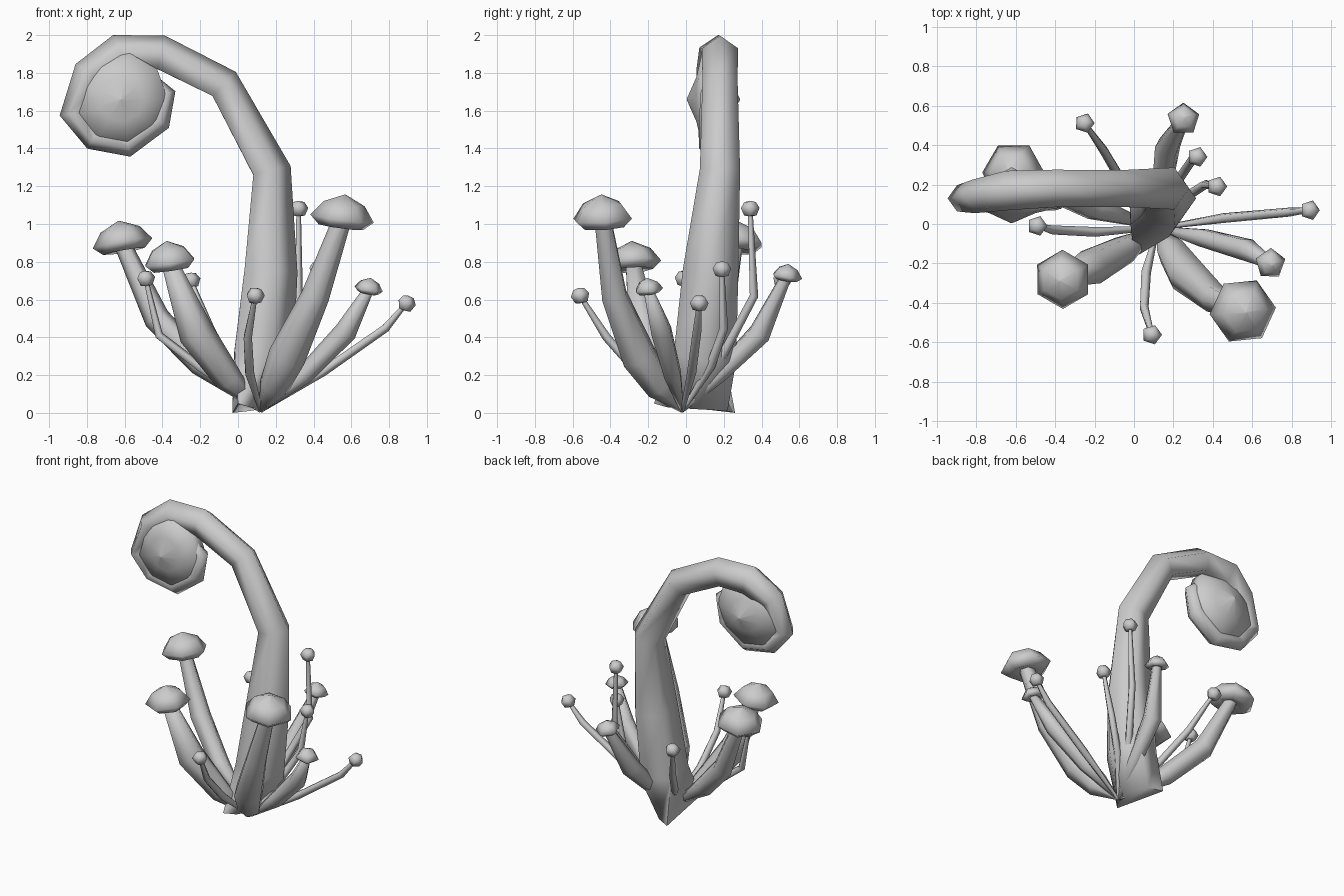
import bpy
import bmesh
from math import cos, sin, pi, radians
from mathutils import Vector

cube = bpy.data.objects.get("Cube")
if cube:
    bpy.data.objects.remove(cube, do_unlink=True)

grey = bpy.data.materials.new("plain_grey")
grey.use_nodes = True
COLOUR = (0.6, 0.6, 0.6, 1)
grey.diffuse_color = COLOUR
grey.node_tree.nodes["Principled BSDF"].inputs["Base Color"].default_value = COLOUR

Y = Vector((0, 1, 0))
ROOT = (0.12, -0.02, 0.01, 0.01)


def ring_points(centre, axis, radius, sides, turn=0):
    """Polygon around an axis, with its first corner on the outer side."""
    t = Vector(axis).normalized()
    a = Y.cross(t).normalized()
    b = t.cross(a)
    steps = [2 * pi * k / sides + turn for k in range(sides)]
    return [Vector(centre) + radius * (a * cos(s) + b * sin(s)) for s in steps]


def loft(name, rings):
    """Skin a list of equal rings, close both ends and shade."""
    bm = bmesh.new()
    loops = [[bm.verts.new(p) for p in ring] for ring in rings]
    n = len(loops[0])
    for low, high in zip(loops, loops[1:]):
        for k in range(n):
            j = (k + 1) % n
            bm.faces.new((low[k], low[j], high[j], high[k]))
    bm.faces.new(loops[0][::-1])
    bm.faces.new(loops[-1])
    bmesh.ops.remove_doubles(bm, verts=bm.verts, dist=0.0005)
    bmesh.ops.recalc_face_normals(bm, faces=bm.faces)
    mesh = bpy.data.meshes.new(name)
    bm.to_mesh(mesh)
    bm.free()
    mesh.materials.append(grey)
    obj = bpy.data.objects.new(name, mesh)
    bpy.context.collection.objects.link(obj)
    bpy.ops.object.select_all(action='DESELECT')
    obj.select_set(True)
    bpy.context.view_layer.objects.active = obj
    bpy.ops.object.shade_smooth_by_angle(angle=radians(85))


def tube_rings(path, sides):
    """Rings along a path of (x, y, z, radius)."""
    pts = [Vector(p[:3]) for p in path]
    rings = []
    for i, p in enumerate(pts):
        before = (p - pts[i - 1]).normalized() if i else Vector()
        after = (pts[i + 1] - p).normalized() if i + 1 < len(pts) else Vector()
        rings.append(ring_points(p, before + after, path[i][3], sides))
    return rings


def cap(name, path, profile, sides, turn=0):
    """Faceted cap at the end of a stem from a (radius, height) profile."""
    end = Vector(path[-1][:3])
    lean = (end - Vector(path[-2][:3])).normalized()
    axis = (lean + Vector((0, 0, 1.5))).normalized()
    loft(name, [ring_points(end + axis * h, axis, r, sides, turn)
                for r, h in profile])


# Curled stalk with a pinched, slanted foot, thinning along the curl
stalk = [
    (0.05, 0.05, 0.02, 0.1), (0.12, 0.1, 0.3, 0.175), (0.16, 0.13, 0.75, 0.155),
    (0.17, 0.18, 1.28, 0.112), (-0.08, 0.18, 1.735, 0.098),
    (-0.41, 0.18, 1.9, 0.1), (-0.63, 0.17, 1.9, 0.105),
    (-0.79, 0.14, 1.79, 0.09), (-0.875, 0.13, 1.585, 0.07),
    (-0.765, 0.13, 1.455, 0.065), (-0.585, 0.13, 1.42, 0.065),
    (-0.42, 0.13, 1.545, 0.065), (-0.385, 0.13, 1.69, 0.055),
    (-0.47, 0.13, 1.79, 0.02),
]
stalk_rings = tube_rings(stalk, 5)
stalk_rings[0] = [(0.12, 0.05, 0.02), (0.06, 0.22, 0.01), (-0.03, 0.26, 0),
                  (0, -0.17, 0.05), (0.06, -0.1, 0.03)]
loft("curled_stalk", stalk_rings)

# Bulging centre of the curl
hub = [(0.005, 0.005), (0.12, 0.055), (0.25, 0.085),
       (0.25, 0.175), (0.12, 0.22), (0.005, 0.285)]
hub_steps = [2 * pi * k / 9 for k in range(9)]
loft("curl_centre", [[(-0.62 + r * cos(s), y, 1.66 + r * sin(s))
                      for s in hub_steps] for r, y in hub])

# Mushrooms: stem path after the shared root, cap radius, cap sides and turn
mushrooms = {
    "tall_front_left": ([(0.19, -0.14, 0.14, 0.08), (0.26, -0.25, 0.3, 0.1),
                         (0.41, -0.38, 0.62, 0.075),
                         (0.55, -0.44, 1.02, 0.05)], 0.17, 6, 0.1),
    "front_right": ([(-0.05, -0.13, 0.18, 0.075), (-0.22, -0.22, 0.42, 0.095),
                     (-0.36, -0.28, 0.79, 0.045)], 0.15, 6, pi / 6),
    "back_right": ([(-0.2, 0.08, 0.26, 0.065), (-0.43, 0.19, 0.5, 0.07),
                    (-0.61, 0.26, 0.89, 0.045)], 0.16, 6, 0),
    "side_left": ([(0.35, -0.07, 0.2, 0.05), (0.57, -0.13, 0.43, 0.06),
                   (0.69, -0.2, 0.65, 0.028)], 0.08, 5, 0.3),
    "back_middle": ([(0.14, 0.17, 0.2, 0.05), (0.17, 0.39, 0.42, 0.065),
                     (0.25, 0.53, 0.72, 0.032)], 0.085, 5, 0.3),
}
for name, (path, r, sides, turn) in mushrooms.items():
    loft(name + "_stem", tube_rings([ROOT] + path, 6))
    profile = [(0.3 * r, -0.12 * r), (0.7 * r, -0.22 * r), (r, 0.05 * r),
               (0.65 * r, 0.52 * r), (0.005, 0.8 * r)]
    cap(name + "_cap", path, profile, sides, turn)

# Sprouts: thin stems with small round buds
sprouts = {
    "right": [(-0.2, -0.04, 0.24), (-0.42, -0.03, 0.41), (-0.49, -0.01, 0.71)],
    "far_back": [(-0.05, 0.2, 0.25), (-0.15, 0.37, 0.45), (-0.25, 0.51, 0.7)],
    "tall_back": [(0.2, 0.18, 0.28), (0.32, 0.36, 0.62), (0.32, 0.34, 1.08)],
    "back_left": [(0.25, 0.13, 0.25), (0.36, 0.2, 0.45), (0.42, 0.19, 0.76)],
    "left": [(0.45, 0.03, 0.22), (0.78, 0.06, 0.45), (0.89, 0.07, 0.58)],
    "front": [(0.06, -0.25, 0.21), (0.05, -0.42, 0.4), (0.09, -0.56, 0.62)],
}
bud = [(0.02, -0.038), (0.035, -0.034), (0.052, 0.005), (0.032, 0.036), (0.004, 0.042)]
for name, pts in sprouts.items():
    path = [p + (r,) for p, r in zip(pts, (0.026, 0.024, 0.013))]
    loft(name + "_sprout_stem", tube_rings([ROOT] + path, 5))
    cap(name + "_sprout_bud", path, bud, 5)
